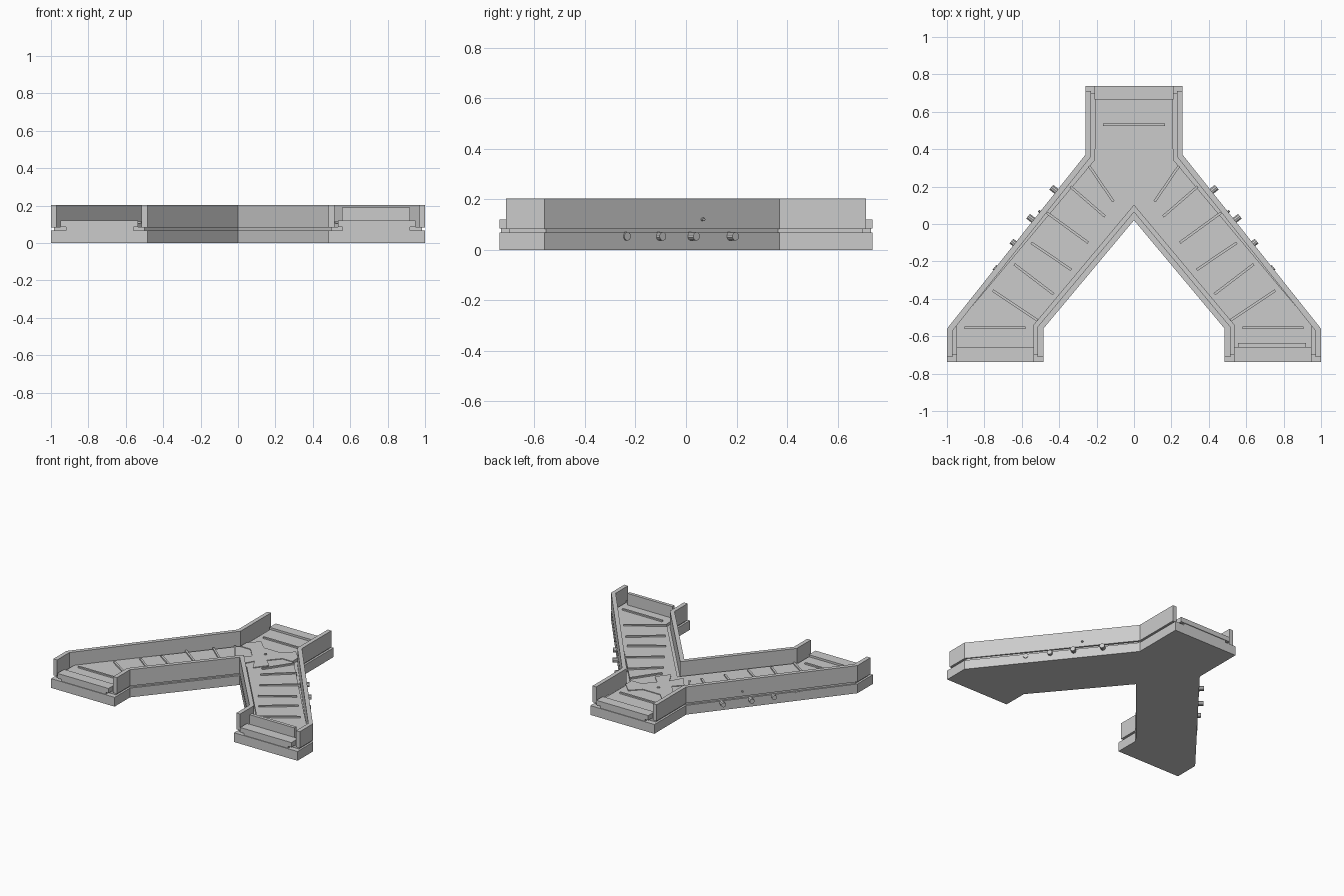
import bpy, bmesh, math
from mathutils import Vector, Matrix

if "Cube" in bpy.data.objects:
    bpy.data.objects.remove(bpy.data.objects["Cube"])


def finish(name, bm):
    bmesh.ops.recalc_face_normals(bm, faces=bm.faces)
    me = bpy.data.meshes.new(name)
    bm.to_mesh(me)
    bm.free()
    ob = bpy.data.objects.new(name, me)
    bpy.context.collection.objects.link(ob)
    return ob


def prism(name, pts, z0, z1):
    bm = bmesh.new()
    f = bm.faces.new([bm.verts.new((p[0], p[1], z0)) for p in pts])
    r = bmesh.ops.extrude_face_region(bm, geom=[f])
    top = [v for v in r["geom"] if isinstance(v, bmesh.types.BMVert)]
    bmesh.ops.translate(bm, vec=(0, 0, z1 - z0), verts=top)
    return finish(name, bm)


def box(name, x0, x1, y0, y1, z0, z1):
    return prism(name, [(x0, y0), (x1, y0), (x1, y1), (x0, y1)], z0, z1)


def offset(path, d):
    """Shift an open path sideways (to its left) with mitred corners."""
    P = [Vector(p) for p in path]
    N = []
    for a, b in zip(P, P[1:]):
        t = (b - a).normalized()
        N.append(Vector((-t.y, t.x)))
    out = []
    for i, p in enumerate(P):
        n0, n1 = N[max(i - 1, 0)], N[min(i, len(N) - 1)]
        out.append(p + (n0 + n1) * (d / (1 + n0.dot(n1))))
    return out


def wall(name, path, t, z0, z1):
    return prism(name, list(path) + offset(path, t)[::-1], z0, z1)


def bar(name, a, b, w, z0, z1):
    a, b = Vector(a), Vector(b)
    t = (b - a).normalized()
    n = Vector((-t.y, t.x)) * w / 2
    return prism(name, [a - n, b - n, b + n, a + n], z0, z1)


def bolt(name, pos, direction, r, length):
    bm = bmesh.new()
    rot = Vector(direction).to_track_quat('Z', 'Y').to_matrix().to_4x4()
    bmesh.ops.create_cone(bm, cap_ends=True, segments=10, radius1=r, radius2=r,
                          depth=length, matrix=Matrix.Translation(pos) @ rot)
    return finish(name, bm)


def mirrored(half):
    return list(half) + [(-x, y) for x, y in reversed(half) if abs(x) > 1e-6]


END = 0.738
BELT = 0.105          # belt surface height
SLAT = BELT + 0.01    # slat top height
# base slab, tray under the belt, raised belt
half = [(0, 0.02), (0.485, -0.56), (0.485, -END), (1, -END), (1, -0.56),
        (0.26, 0.37), (0.26, END)]
prism("base_slab", mirrored(half), 0, 0.068)
tray = [(0, 0.045), (0.5, -0.555), (0.5, -0.7), (0.985, -0.7), (0.985, -0.555),
        (0.245, 0.365), (0.245, 0.7)]
prism("tray", mirrored(tray), 0.06, 0.085)
belt = [(0, 0.10), (0.535, -0.54), (0.535, -0.7), (0.95, -0.7), (0.95, -0.54),
        (0.205, 0.35), (0.205, 0.7)]
prism("belt", mirrored(belt), 0.08, BELT)

# inner V wall shared by both legs
wall("inner_wall", [(-0.485, -0.712), (-0.485, -0.56), (0, 0.02),
                    (0.485, -0.56), (0.485, -0.712)], 0.03, 0.083, 0.203)

# slats across one leg, mirrored to the other
slats = [((0.24, 0.31), (0.11, 0.12)), ((0.34, 0.20), (0.155, 0.04)),
         ((0.465, 0.06), (0.245, -0.10)), ((0.55, -0.10), (0.335, -0.245)),
         ((0.64, -0.215), (0.43, -0.375)), ((0.755, -0.355), (0.515, -0.515)),
         ((0.905, -0.555), (0.58, -0.555))]
n = Vector((0.783, 0.623, 0))
for s, side in ((1, "right"), (-1, "left")):
    # outer wall
    path = [(s * 1, -0.712), (s * 1, -0.56), (s * 0.26, 0.37), (s * 0.26, 0.712)]
    wall(side + "_outer_wall", path, 0.03 * s, 0.083, 0.203)
    for i, (a, b) in enumerate(slats):
        bar(f"{side}_slat_{i}", (s * a[0], a[1]), (s * b[0], b[1]), 0.014, 0.09, SLAT)
    # stepped roller housing at the leg end
    xs = sorted((s * 0.535, s * 0.95))
    box(side + "_end_housing", *xs, -END, -0.66, 0.085, 0.12)
    xs = sorted((s * 0.56, s * 0.92))
    box(side + "_end_foot", *xs, -END + 0.005, -0.66, 0.065, 0.085)
    # bolts on the outer side of the base
    for i, (y, out) in enumerate([(0.175, 0.035), (0.02, 0.035), (-0.105, 0.022), (-0.235, 0.006)]):
        x = 0.26 + (0.37 - y) * 0.74 / 0.93
        p = Vector((x, y, 0.053)) + n * (out / 2 - 0.01)
        bolt(f"{side}_bolt_{i}", (s * p.x, p.y, p.z), (s * n.x, n.y, 0), 0.017, out + 0.02)
    # small pin on the wall
    x = 0.26 + (0.37 - 0.065) * 0.74 / 0.93
    bolt(side + "_wall_pin", (s * x, 0.065, 0.12), (s * n.x, n.y, 0), 0.007, 0.02)

# far end: slat, roller housing, side block
bar("far_slat", (-0.165, 0.53), (0.165, 0.53), 0.014, 0.09, SLAT)
box("far_end_housing", -0.21, 0.21, 0.665, END, 0.085, 0.12)
box("far_end_foot", -0.18, 0.18, 0.665, END - 0.005, 0.065, 0.085)
box("far_side_block", 0.185, 0.23, 0.575, 0.69, 0.07, 0.092)

# upright stop plate on the right leg
box("stop_plate", 0.555, 0.92, -0.66, -0.636, 0.07, 0.19)

# junction plate with pivot pin
prism("junction_plate", mirrored([(0, 0.19), (0.05, 0.10), (0.12, 0.19), (0.06, 0.25),
      (0.13, 0.33), (0.21, 0.33), (0.21, 0.40), (0.14, 0.47), (0.07, 0.40), (0, 0.40)]),
      0.09, BELT + 0.005)
bolt("junction_pin", (0, 0.32, BELT + 0.005), (0, 0, 1), 0.01, 0.01)
